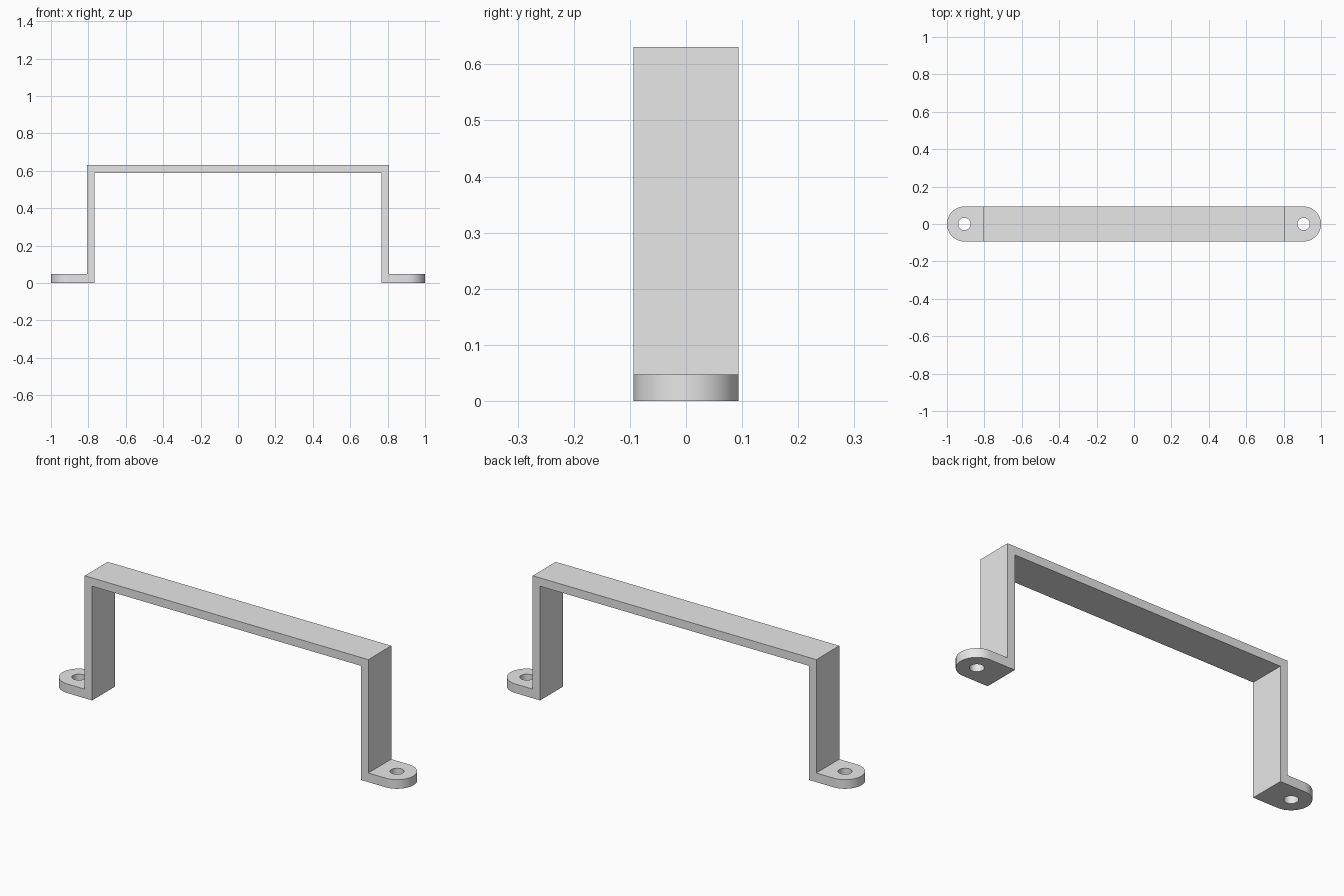
import bpy
import bmesh
import math

HALF_WIDTH = 0.0935
LEG_OUT, LEG_IN = 0.808, 0.766
HEIGHT, BEAM_UNDER = 0.631, 0.588
FOOT = 0.047
HOLE_X, HOLE_R = 0.9065, 0.033

cube = bpy.data.objects.get("Cube")
if cube:
    bpy.data.objects.remove(cube, do_unlink=True)

grey = bpy.data.materials.new("light_grey")
grey.use_nodes = True
colour = (0.8, 0.8, 0.8, 1.0)
grey.diffuse_color = colour
grey.node_tree.nodes["Principled BSDF"].inputs["Base Color"].default_value = colour


def add_object(name, bm):
    bmesh.ops.recalc_face_normals(bm, faces=bm.faces)
    mesh = bpy.data.meshes.new(name)
    bm.to_mesh(mesh)
    bm.free()
    mesh.materials.append(grey)
    obj = bpy.data.objects.new(name, mesh)
    bpy.context.collection.objects.link(obj)
    return obj


# Bent strap: half profile mirrored, then extruded across its width
half = [(1, 0), (1, FOOT), (LEG_OUT, FOOT), (LEG_OUT, HEIGHT)]
inner = [(LEG_IN, BEAM_UNDER), (LEG_IN, 0)]
profile = half + [(-x, z) for x, z in reversed(half)]
profile += [(-x, z) for x, z in reversed(inner)] + inner

bm = bmesh.new()
face = bm.faces.new([bm.verts.new((x, -HALF_WIDTH, z)) for x, z in profile])
ext = bmesh.ops.extrude_face_region(bm, geom=[face])
moved = [v for v in ext["geom"] if isinstance(v, bmesh.types.BMVert)]
bmesh.ops.translate(bm, verts=moved, vec=(0, 2 * HALF_WIDTH, 0))

# Full-round foot ends
ends = [e for e in bm.edges
        if all(abs(v.co.x) > 0.99 for v in e.verts)
        and abs(e.verts[0].co.z - e.verts[1].co.z) > 0.01]
bmesh.ops.bevel(bm, geom=ends, offset=HALF_WIDTH * 0.999, segments=16,
                profile=0.5, affect='EDGES')
bracket = add_object("bracket_handle", bm)

# Screw holes through both feet
for side, x in (("left", HOLE_X), ("right", -HOLE_X)):
    bm = bmesh.new()
    bmesh.ops.create_cone(bm, cap_ends=True, segments=32, radius1=HOLE_R,
                          radius2=HOLE_R, depth=0.2)
    bmesh.ops.translate(bm, verts=bm.verts, vec=(x, 0, FOOT / 2))
    cutter = add_object(side + "_hole_cutter", bm)
    cutter.hide_render = True
    cutter.hide_viewport = True
    cut = bracket.modifiers.new(side + "_screw_hole", 'BOOLEAN')
    cut.operation = 'DIFFERENCE'
    cut.solver = 'EXACT'
    cut.object = cutter

# Apply the cuts and smooth only the round walls
bpy.ops.object.select_all(action='DESELECT')
bpy.context.view_layer.objects.active = bracket
bracket.select_set(True)
for mod in list(bracket.modifiers):
    bpy.ops.object.modifier_apply(modifier=mod.name)
bpy.ops.object.shade_smooth_by_angle(angle=math.radians(30))
for name in ("left_hole_cutter", "right_hole_cutter"):
    bpy.data.objects.remove(bpy.data.objects[name], do_unlink=True)
